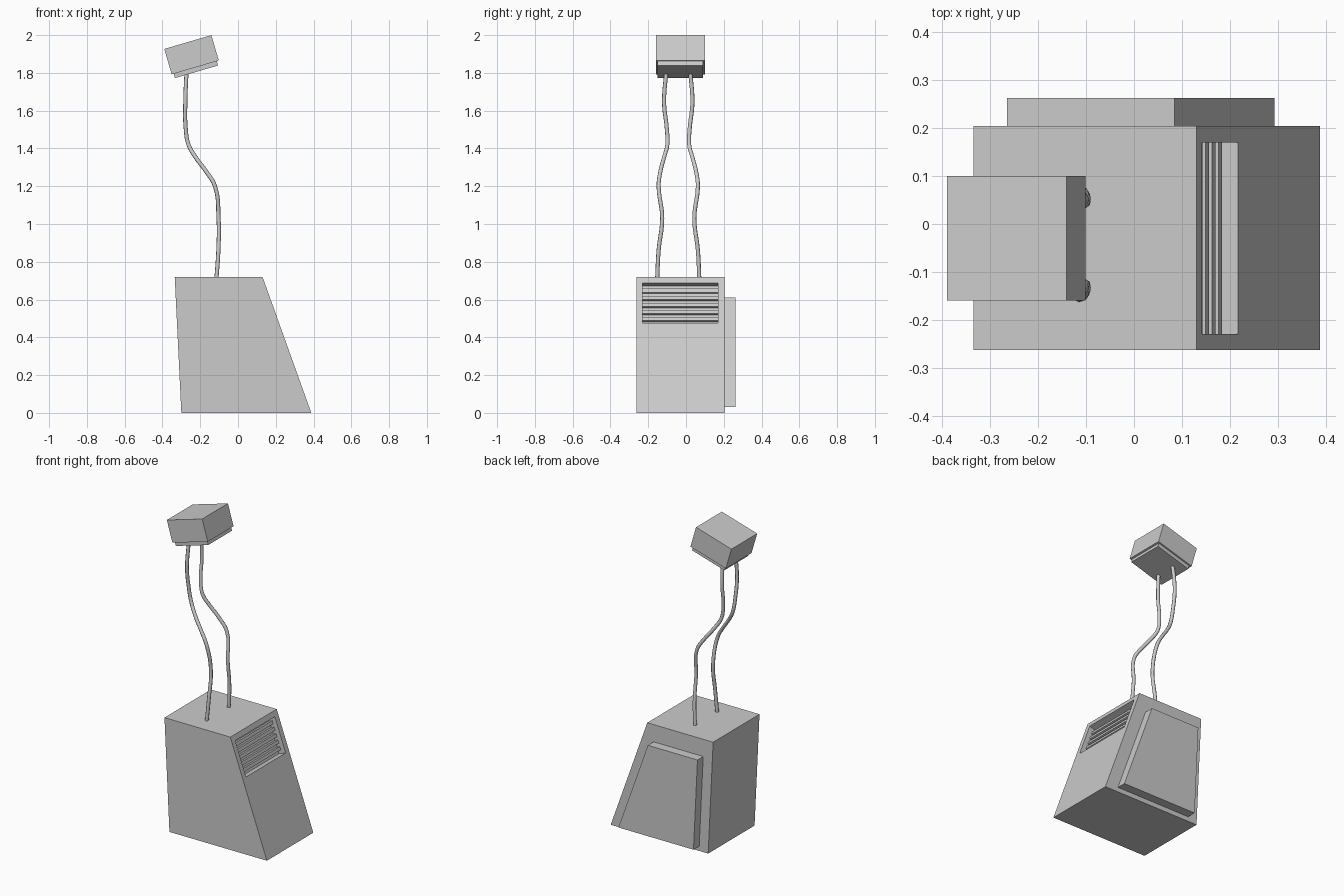
import bpy, bmesh, math
from mathutils import Matrix, Vector

if "Cube" in bpy.data.objects:
    bpy.data.objects.remove(bpy.data.objects["Cube"])


def add_mesh(name, bm):
    bmesh.ops.recalc_face_normals(bm, faces=bm.faces[:])
    me = bpy.data.meshes.new(name)
    bm.to_mesh(me)
    bm.free()
    ob = bpy.data.objects.new(name, me)
    bpy.context.collection.objects.link(ob)
    return ob


def prism(name, profile, y0, y1):
    """Extrude an xz profile along y."""
    bm = bmesh.new()
    face = bm.faces.new([bm.verts.new((x, y0, z)) for x, z in profile])
    ext = bmesh.ops.extrude_face_region(bm, geom=[face])
    verts = [v for v in ext["geom"] if isinstance(v, bmesh.types.BMVert)]
    bmesh.ops.translate(bm, vec=(0, y1 - y0, 0), verts=verts)
    return add_mesh(name, bm)


def tilted_box(name, frame, offset, size):
    """Box placed in a tilted local frame."""
    bm = bmesh.new()
    mat = frame @ Matrix.Translation(offset) @ Matrix.Diagonal((*size, 1))
    bmesh.ops.create_cube(bm, size=1, matrix=mat)
    return add_mesh(name, bm)


def tilt(origin, angle):
    return Matrix.Translation(origin) @ Matrix.Rotation(-angle, 4, 'Y')


MID_Y = -0.03

# Body with sloped front
body = prism("body", [(-0.30, 0), (0.388, 0), (0.13, 0.72), (-0.335, 0.72)],
             -0.263, 0.205)

# Raised side panel
prism("side_panel", [(-0.237, 0.03), (0.293, 0.03), (0.085, 0.61), (-0.265, 0.61)],
      0.205, 0.263)

# Vent recess cut into the slope
slope = tilt((0.1794, MID_Y, 0.582), math.atan2(0.258, 0.72))
cutter = tilted_box("vent_cutter", slope, (0, 0, 0), (0.10, 0.40, 0.225))
cutter.hide_render = True
mod = body.modifiers.new("vent", 'BOOLEAN')
mod.operation = 'DIFFERENCE'
mod.solver = 'EXACT'
mod.object = cutter
bpy.context.view_layer.objects.active = body
bpy.ops.object.modifier_apply(modifier=mod.name)
bpy.data.objects.remove(cutter)

# Vent slats
for i in range(5):
    tilted_box(f"vent_slat_{i + 1}", slope, (-0.040, 0, -0.08 + 0.04 * i),
               (0.024, 0.40, 0.02))

# Tilted head and its base plate
head = tilt((-0.246, MID_Y, 1.896), math.radians(16.3))
tilted_box("head", head, (0, 0, 0), (0.26, 0.26, 0.14))
tilted_box("head_plate", head, (0, 0, -0.079), (0.238, 0.24, 0.03))

# Two mirrored wavy cables: x, sideways distance from the cable midline, z
path = [(-0.115, 0.112, 0.70), (-0.104, 0.104, 0.86), (-0.103, 0.085, 1.03),
        (-0.122, 0.104, 1.20), (-0.170, 0.094, 1.28), (-0.222, 0.076, 1.35),
        (-0.262, 0.058, 1.42), (-0.277, 0.061, 1.51), (-0.279, 0.075, 1.64),
        (-0.272, 0.062, 1.82)]
for side, name in ((-1, "cable_left"), (1, "cable_right")):
    cu = bpy.data.curves.new(name, 'CURVE')
    cu.dimensions = '3D'
    cu.bevel_depth = 0.011
    cu.bevel_resolution = 2
    cu.resolution_u = 5
    cu.use_fill_caps = True
    sp = cu.splines.new('BEZIER')
    sp.bezier_points.add(len(path) - 1)
    for p, (x, d, z) in zip(sp.bezier_points, path):
        p.co = Vector((x, -0.041 + side * d, z))
        p.handle_left_type = p.handle_right_type = 'AUTO'
    bpy.context.collection.objects.link(bpy.data.objects.new(name, cu))
